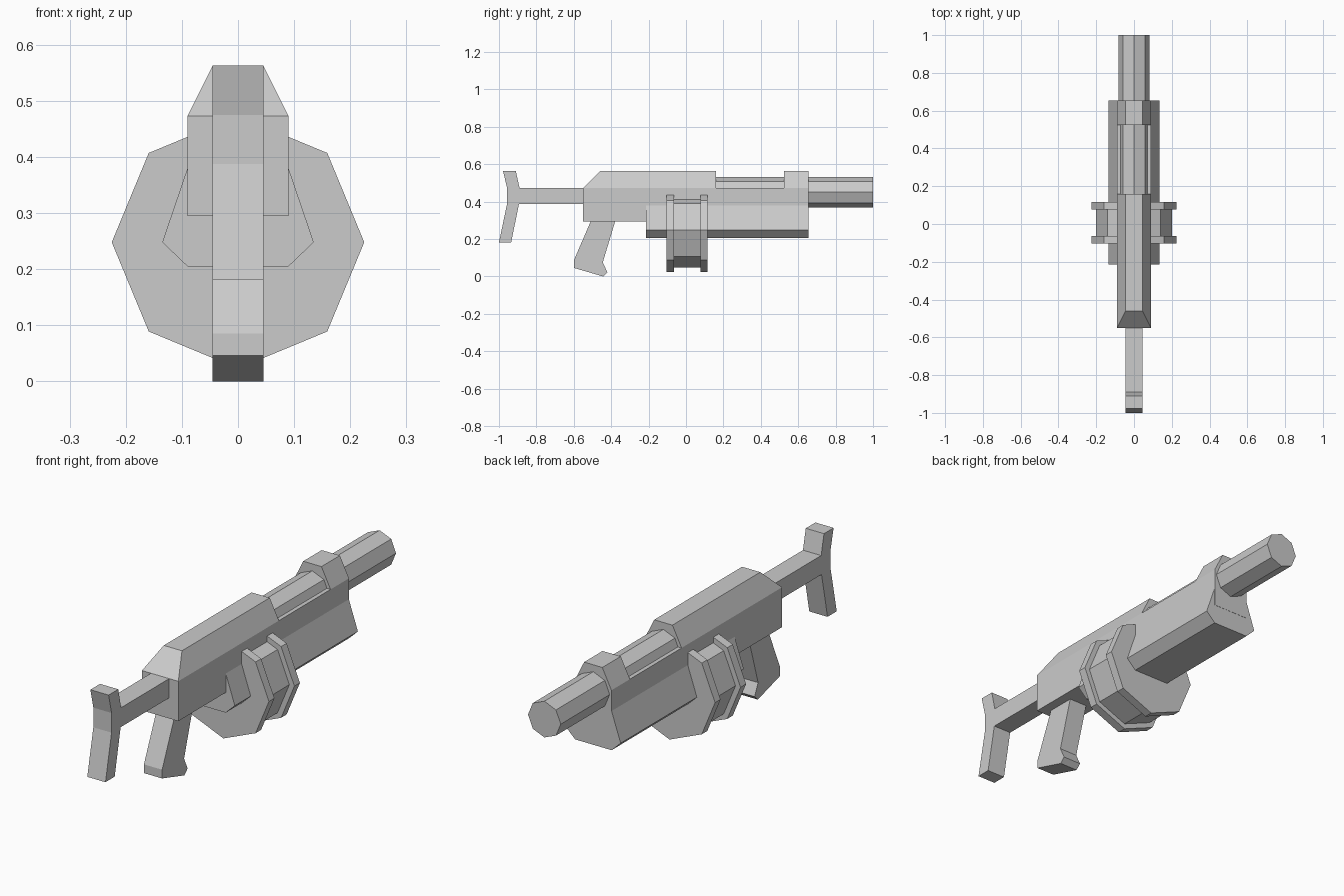
import bpy
import bmesh
from math import cos, sin, pi

old = bpy.data.objects.get("Cube")
if old:
    bpy.data.objects.remove(old, do_unlink=True)

grey = bpy.data.materials.new("plain_grey")
grey.use_nodes = True
colour = (0.6, 0.6, 0.6, 1)
grey.diffuse_color = colour
grey.node_tree.nodes["Principled BSDF"].inputs["Base Color"].default_value = colour


def loft(name, rings):
    """Skin a row of matching closed rings and cap both ends."""
    bm = bmesh.new()
    rows = [[bm.verts.new(p) for p in ring] for ring in rings]
    n = len(rows[0])
    for a, b in zip(rows, rows[1:]):
        for i in range(n):
            j = (i + 1) % n
            bm.faces.new((a[i], a[j], b[j], b[i]))
    bm.faces.new(rows[0][::-1])
    bm.faces.new(rows[-1])
    bmesh.ops.remove_doubles(bm, verts=bm.verts, dist=0.0005)
    bmesh.ops.recalc_face_normals(bm, faces=bm.faces)
    mesh = bpy.data.meshes.new(name)
    bm.to_mesh(mesh)
    bm.free()
    mesh.materials.append(grey)
    obj = bpy.data.objects.new(name, mesh)
    bpy.context.collection.objects.link(obj)
    return obj


def plate(name, profile, half):
    """Side profile (y, z) given an even thickness across x."""
    return loft(name, [[(x, y, z) for y, z in profile] for x in (-half, half)])


def octagon(name, z, radius, y0, y1):
    """Eight-sided bar along y with a corner pointing up."""
    return loft(name, [[(radius * cos(i * pi / 4), y, z + radius * sin(i * pi / 4))
                        for i in range(8)] for y in (y0, y1)])


# Receiver: chamfered rear, full height, low barrel bed, raised front block
LOW, SHOULDER, TOP, WIDE, NARROW = 0.295, 0.473, 0.563, 0.09, 0.045


def receiver_ring(y, top, w):
    return [(-WIDE, y, LOW), (WIDE, y, LOW), (WIDE, y, SHOULDER),
            (w, y, top), (-w, y, top), (-WIDE, y, SHOULDER)]


sections = [(-0.55, SHOULDER, WIDE), (-0.46, TOP, NARROW),
            (0.16, TOP, NARROW), (0.16, SHOULDER, NARROW),
            (0.525, SHOULDER, NARROW), (0.525, TOP, NARROW),
            (0.655, TOP, NARROW)]
loft("receiver", [receiver_ring(*s) for s in sections])

# Flared lower housing
half = [(0.09, 0.205), (0.135, 0.248), (0.09, 0.38)]
outline = half + [(-x, z) for x, z in reversed(half)]
loft("lower_housing", [[(x, y, z) for x, z in outline] for y in (-0.215, 0.654)])

# Barrel
octagon("barrel", 0.451, 0.081, 0.1, 1.0)

# Drum magazine with two flanges
DRUM_Z = 0.248
octagon("drum_core", DRUM_Z, 0.2, -0.08, 0.1)
for name, y in (("drum_rear_flange", -0.103), ("drum_front_flange", 0.077)):
    octagon(name, DRUM_Z, 0.225, y, y + 0.039)

# Shoulder stock
plate("stock", [(-0.5, 0.387), (-0.893, 0.387), (-0.935, 0.182), (-1, 0.182),
                (-0.957, 0.387), (-0.957, 0.475), (-0.978, 0.563),
                (-0.91, 0.563), (-0.89, 0.473), (-0.5, 0.473)], NARROW)

# Pistol grip
plate("pistol_grip", [(-0.49, 0.34), (-0.6, 0.085), (-0.6, 0.046), (-0.443, 0),
                      (-0.42, 0.022), (-0.445, 0.075), (-0.365, 0.34)], NARROW)
